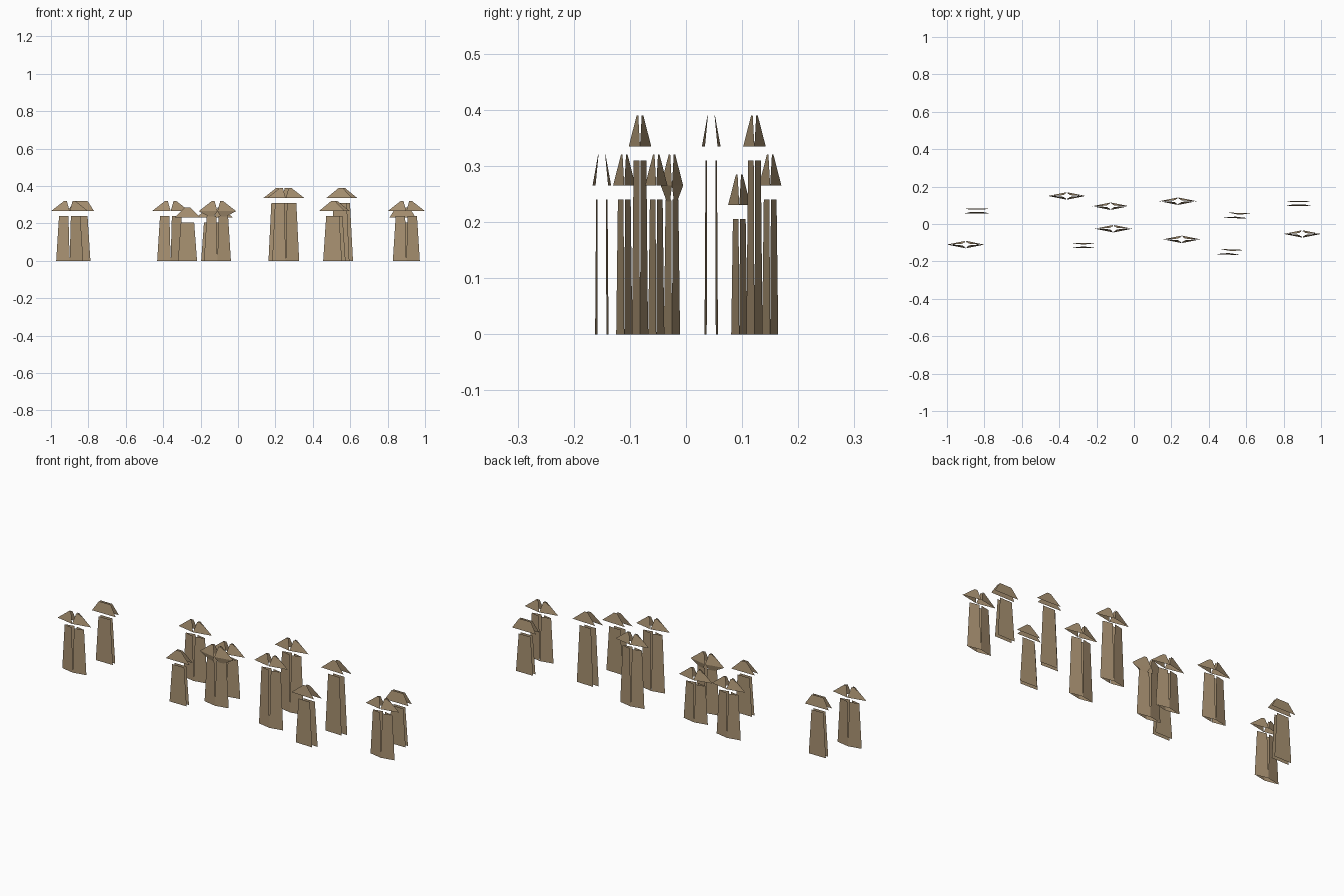
import bpy, math
from mathutils import Vector

if "Cube" in bpy.data.objects:
    bpy.data.objects.remove(bpy.data.objects["Cube"])

mat = bpy.data.materials.new("brown")
mat.diffuse_color = (0.40, 0.29, 0.17, 1)
mat.use_nodes = True
mat.node_tree.nodes["Principled BSDF"].inputs["Base Color"].default_value = mat.diffuse_color
SQUASH = 0.2


def panels(name, cx, cy, angle, sides, r, z0, z1, lean, w0, w1):
    """Separate tapered panels round a flattened square; w0/w1 are the bottom/top
    widths as a share of the full side, lean is the inward shift (bottom, top)."""
    verts, faces = [], []
    for k in sides:
        a = math.radians(angle + 90 * k)
        p = Vector((math.cos(a), math.sin(a))) * r
        q = Vector((-p.y, p.x))
        mid, half = (p + q) / 2, (q - p) / 2
        b = len(verts)
        for s, w, l, z in ((-1, w0, lean[0], z0), (1, w0, lean[0], z0),
                           (1, w1, lean[1], z1), (-1, w1, lean[1], z1)):
            v = mid * l + half * s * w
            verts.append((cx + v.x, cy + v.y * SQUASH, z))
        faces.append((b, b + 1, b + 2, b + 3))
    me = bpy.data.meshes.new(name)
    me.from_pydata(verts, [], faces)
    me.materials.append(mat)
    ob = bpy.data.objects.new(name, me)
    bpy.context.collection.objects.link(ob)


# x, y, turn, body height, four panels?, roof top width
TOWERS = [
    (-0.90, -0.11, 0, 0.24, True, 0.14),
    (-0.84, 0.07, 45, 0.24, False, 0.5),
    (-0.36, 0.15, 0, 0.24, True, 0.14),
    (-0.27, -0.115, 45, 0.205, False, 0.2),
    (-0.125, 0.095, 0, 0.205, True, 0.14),
    (-0.11, -0.025, 0, 0.24, True, 0.14),
    (0.235, 0.122, 0, 0.31, True, 0.14),
    (0.255, -0.082, 0, 0.31, True, 0.14),
    (0.555, 0.045, 34, 0.31, False, 0.14),
    (0.515, -0.15, 34, 0.24, False, 0.14),
    (0.88, 0.11, 45, 0.205, False, 0.5),
    (0.90, -0.053, 0, 0.24, True, 0.14),
]
for i, (x, y, turn, h, full, tip) in enumerate(TOWERS, 1):
    sides = (0, 1, 2, 3) if full else (0, 2)
    # tapered wall panels
    panels(f"wall_{i}", x, y, turn, sides, 0.072, 0, h, (1, 0.88), 1, 0.7)
    # roof panels floating above the walls
    panels(f"roof_{i}", x, y, turn, sides, 0.1, h + 0.025, h + 0.08, (1, 0.45), 1, tip)
    # one roof also has a sloping underside
    if i == 6:
        panels("roof_underside", x, y, turn, sides, 0.1, h - 0.005, h + 0.025, (0.62, 1), 0.25, 1)
